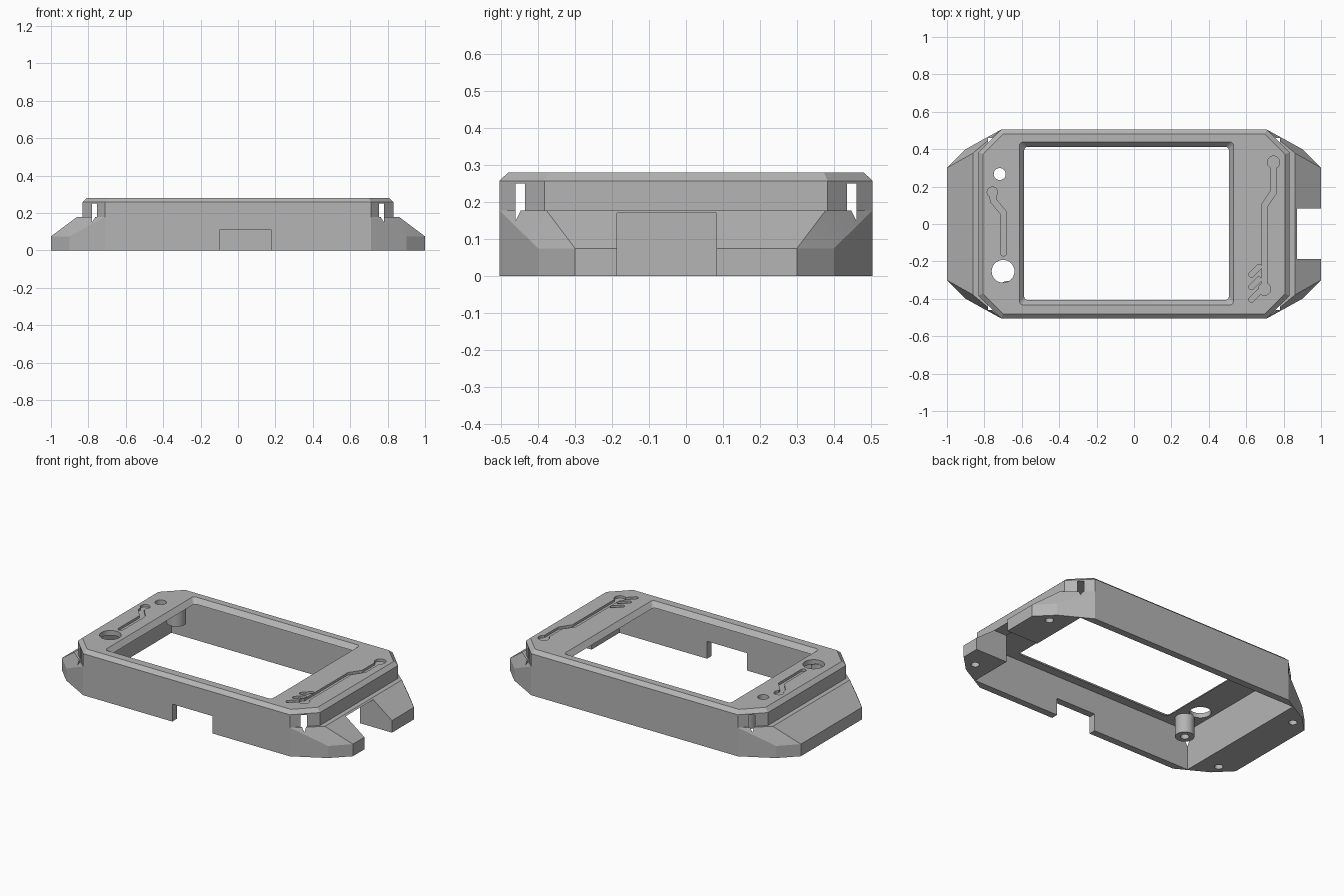
import bpy, bmesh, math

if "Cube" in bpy.data.objects:
    bpy.data.objects.remove(bpy.data.objects["Cube"], do_unlink=True)

grey = bpy.data.materials.new("plain grey")
grey.use_nodes = True
colour = (0.46, 0.46, 0.46, 1)
grey.diffuse_color = colour
grey.node_tree.nodes["Principled BSDF"].inputs["Base Color"].default_value = colour

TOP, CEILING = 0.28, 0.25


def hull(name, points):
    """Convex solid around the points, with flat areas merged."""
    bm = bmesh.new()
    for p in points:
        bm.verts.new(p)
    res = bmesh.ops.convex_hull(bm, input=bm.verts[:])
    junk = {e for e in res["geom_interior"] + res["geom_unused"]
            if isinstance(e, bmesh.types.BMVert)}
    bmesh.ops.delete(bm, geom=list(junk), context='VERTS')
    bmesh.ops.dissolve_limit(bm, angle_limit=0.01, verts=bm.verts[:], edges=bm.edges[:])
    bmesh.ops.recalc_face_normals(bm, faces=bm.faces[:])
    mesh = bpy.data.meshes.new(name)
    bm.to_mesh(mesh)
    bm.free()
    mesh.materials.append(grey)
    ob = bpy.data.objects.new(name, mesh)
    bpy.context.collection.objects.link(ob)
    return ob


def ring(x, y, z, r, n=32):
    return [(x + r * math.cos(2 * math.pi * i / n),
             y + r * math.sin(2 * math.pi * i / n), z) for i in range(n)]


def mirrored(points):
    return [(sx * x, sy * y, z) for x, y, z in points for sx in (-1, 1) for sy in (-1, 1)]


def box(name, x0, x1, y0, y1, z0, z1):
    return hull(name, [(x, y, z) for x in (x0, x1) for y in (y0, y1) for z in (z0, z1)])


def cylinder(name, x, y, r, z0, z1):
    return hull(name, ring(x, y, z0, r) + ring(x, y, z1, r))


def pill(a, b, r, z0, z1):
    return hull("groove_cutter", [p for x, y in (a, b) for z in (z0, z1)
                                  for p in ring(x, y, z, r)])


def combine(ob, other, operation='DIFFERENCE'):
    """Apply a boolean and discard the second solid."""
    mod = ob.modifiers.new("combine", 'BOOLEAN')
    mod.operation, mod.solver, mod.object = operation, 'EXACT', other
    graph = bpy.context.evaluated_depsgraph_get()
    mesh = bpy.data.meshes.new_from_object(ob.evaluated_get(graph))
    ob.modifiers.clear()
    ob.data = mesh
    bpy.data.objects.remove(other, do_unlink=True)


# Flared lower body and raised eight-sided upper body with a chamfered rim
skirt = [(x, y, z) for x, y in ((1, 0.30), (0.9, 0.40)) for z in (0, 0.075)]
skirt += [(0.71, 0.505, 0), (0.71, 0.505, 0.178), (0.862, 0.378, 0.178)]
shell = hull("case_shell", mirrored(skirt))
upper = [(x, y, z) for x, y in ((0.832, 0.383), (0.71, 0.505)) for z in (0.05, 0.258)]
upper += [(0.808, 0.373, TOP), (0.70, 0.481, TOP)]
combine(shell, hull("upper_body", mirrored(upper)), 'UNION')

# Rectangular cavity; its corners break through the angled corner faces
combine(shell, box("cavity", -0.78, 0.78, -0.461, 0.461, -0.1, CEILING))

# Screen opening with sloping sides and rounded corners
window = []
for z in (CEILING - 0.01, TOP + 0.02):
    grow = (z - CEILING) * 0.85
    for x in (-0.567 - grow, 0.487 + grow):
        for y in (-0.387 - grow, 0.393 + grow):
            window += ring(x, y, z, 0.02)
combine(shell, hull("window", window))

# Port openings in the left end and the front wall
combine(shell, box("end_port", 0.7, 1.1, -0.187, 0.083, -0.1, 0.171))
combine(shell, box("front_port", -0.098, 0.178, -0.6, -0.4, -0.1, 0.108))

# Button holes and blind screw holes under the flange
combine(shell, cylinder("small_hole", -0.718, 0.267, 0.032, 0.2, 0.4))
combine(shell, cylinder("large_hole", -0.70, -0.253, 0.061, 0.2, 0.4))
for sx in (-1, 1):
    for sy in (-1, 1):
        combine(shell, cylinder("screw_hole", sx * 0.895, sy * 0.325, 0.024, -0.1, 0.06))

# Engraved trace lines, end pads and short slanted slots
FLOOR = TOP - 0.015
traces = [
    [(-0.757, 0.17), (-0.752, 0.125), (-0.698, 0.06), (-0.698, -0.155)],
    [(0.746, 0.33), (0.746, 0.17), (0.698, 0.10), (0.698, -0.348)],
]
for path in traces:
    for a, b in zip(path, path[1:]):
        combine(shell, pill(a, b, 0.016, FLOOR, 0.4))
for x, y, r in ((-0.757, 0.17, 0.028), (0.746, 0.33, 0.033), (0.698, -0.348, 0.033)):
    combine(shell, cylinder("pad", x, y, r, FLOOR, 0.4))
for i in range(3):
    x, y = 0.648, -0.25 - 0.067 * i
    combine(shell, pill((x - 0.02, y - 0.02), (x + 0.02, y + 0.02), 0.014, FLOOR, 0.4))

# Hollow screw posts under the top plate
parts = [shell]
for side, y in (("front", -0.36), ("back", 0.36)):
    post = cylinder(side + "_screw_post", -0.675, y, 0.055, 0.13, CEILING + 0.005)
    combine(post, cylinder("post_hole", -0.675, y, 0.025, 0.0, 0.22))
    parts.append(post)

bpy.ops.object.select_all(action='DESELECT')
for ob in parts:
    ob.select_set(True)
bpy.context.view_layer.objects.active = shell
bpy.ops.object.shade_smooth_by_angle(angle=math.radians(13))
